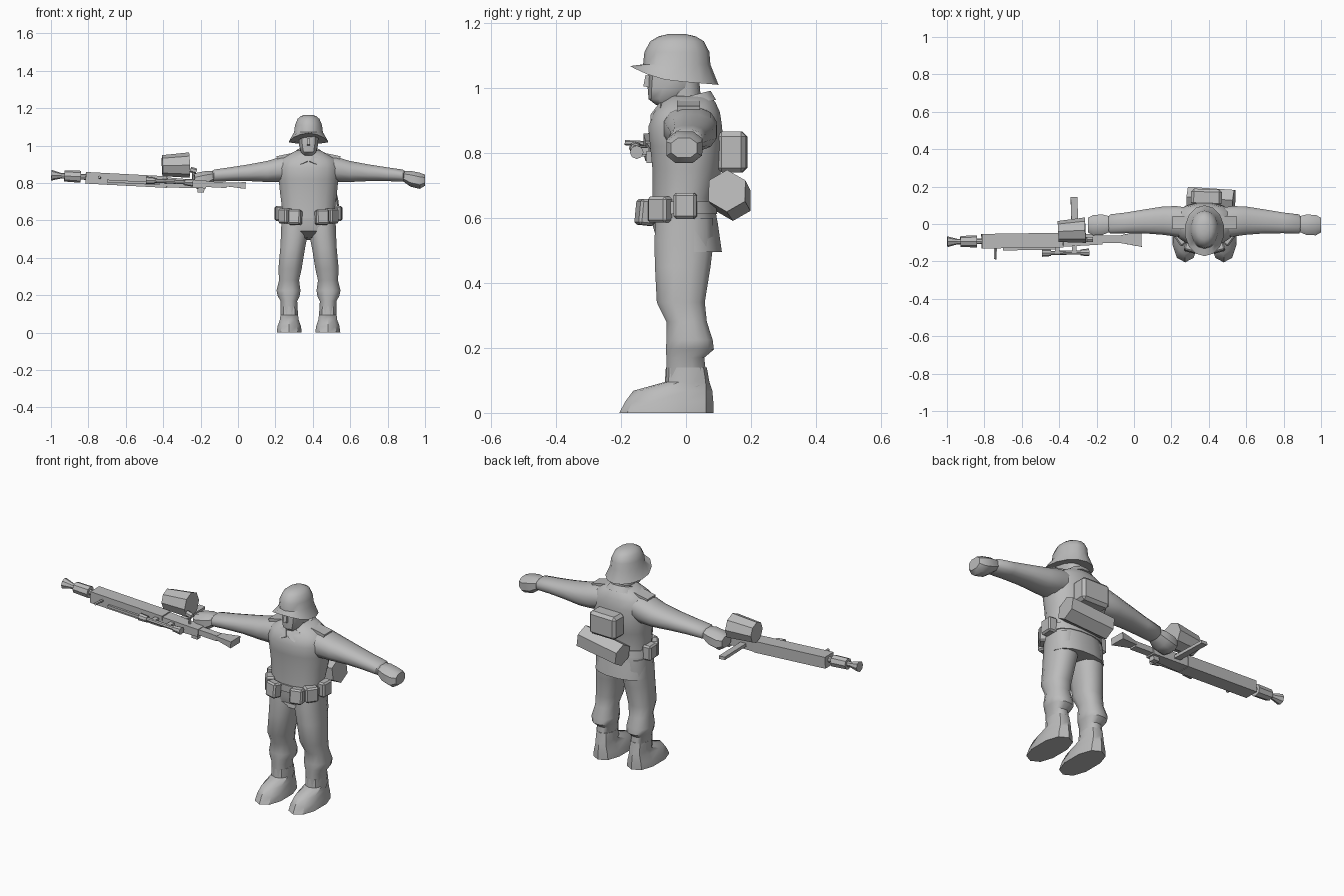
import bpy, bmesh, math
from mathutils import Vector, Euler, Matrix

C = 0.377  # x of the figure's centre line
grey = bpy.data.materials.new("plain grey")
grey.diffuse_color = (0.5, 0.5, 0.5, 1)


def finish(name, bm, smooth=True):
    bmesh.ops.recalc_face_normals(bm, faces=bm.faces)
    me = bpy.data.meshes.new(name)
    bm.to_mesh(me)
    bm.free()
    ob = bpy.data.objects.new(name, me)
    bpy.context.collection.objects.link(ob)
    me.materials.append(grey)
    if smooth:
        bpy.ops.object.select_all(action='DESELECT')
        ob.select_set(True)
        bpy.context.view_layer.objects.active = ob
        bpy.ops.object.shade_smooth_by_angle(angle=math.radians(42))
    return ob


def loft(name, rings, axis='z', n=12, power=0.85, rule=None):
    """Skin rings (x, y, z, radius_a, radius_b) across the given axis."""
    bm = bmesh.new()
    loops = []
    for x, y, z, ra, rb in rings:
        loop = []
        for i in range(n):
            t = 2 * math.pi * (i + 0.5) / n
            a = math.copysign(abs(math.cos(t)) ** power, math.cos(t)) * ra
            b = math.copysign(abs(math.sin(t)) ** power, math.sin(t)) * rb
            p = Vector((x + a, y + b, z)) if axis == 'z' else Vector((x, y + a, z + b))
            loop.append(bm.verts.new(rule(p) if rule else p))
        loops.append(loop)
    for l0, l1 in zip(loops, loops[1:]):
        for i in range(n):
            j = (i + 1) % n
            bm.faces.new((l0[i], l0[j], l1[j], l1[i]))
    bm.faces.new(loops[0])
    bm.faces.new(loops[-1])
    return finish(name, bm)


def column(name, x, rows, **kw):
    """Upright loft from rows (z, front y, back y, half width, x shift)."""
    return loft(name, [(x + r[4], (r[1] + r[2]) / 2, r[0], r[3], (r[2] - r[1]) / 2)
                       for r in rows], **kw)


def box(name, centre, size, rot=(0, 0, 0), taper=1.0, bevel=0.0):
    bm = bmesh.new()
    bmesh.ops.create_cube(bm, size=1)
    for v in bm.verts:
        k = taper if v.co.x > 0 else 1
        v.co = Vector((v.co.x * size[0], v.co.y * size[1] * k, v.co.z * size[2] * k))
    if bevel:
        bmesh.ops.bevel(bm, geom=bm.edges[:], offset=bevel, segments=1, affect='EDGES')
    bm.transform(Matrix.Translation(centre) @ Euler(rot).to_matrix().to_4x4())
    return finish(name, bm, False)


def tube(name, p0, p1, r0, r1, n=8):
    p0, p1 = Vector(p0), Vector(p1)
    d = p1 - p0
    bm = bmesh.new()
    bmesh.ops.create_cone(bm, cap_ends=True, segments=n, radius1=r0, radius2=r1, depth=d.length)
    bm.transform(Matrix.Translation((p0 + p1) / 2) @ d.to_track_quat('Z', 'Y').to_matrix().to_4x4())
    return finish(name, bm)


# Jacket, with the skirt opening upward at the front
def skirt_cut(p):
    if p.z < 0.51 and p.y < 0:
        p.z += 0.07 * max(0, 1 - abs(p.x - C) / 0.13)
    return p


column("jacket", C, [
    (0.495, -0.095, 0.112, 0.150, 0), (0.58, -0.105, 0.10, 0.147, 0),
    (0.66, -0.105, 0.085, 0.143, 0), (0.75, -0.105, 0.112, 0.155, 0),
    (0.82, -0.112, 0.116, 0.162, 0), (0.88, -0.118, 0.113, 0.165, 0),
    (0.925, -0.10, 0.106, 0.152, 0), (0.955, -0.075, 0.092, 0.105, 0),
    (0.975, -0.05, 0.075, 0.062, 0)], n=16, rule=skirt_cut)
# Belt
column("belt", C, [(0.612, -0.112, 0.098, 0.152, 0), (0.65, -0.112, 0.092, 0.15, 0)], n=16)


# Collar band rising toward the back, and two flaps
def collar_slope(p):
    p.z += 0.25 * (p.y - 0.0)
    return p


column("collar", C, [(0.94, -0.095, 0.095, 0.09, 0), (0.972, -0.075, 0.078, 0.062, 0)],
       rule=collar_slope)

# Neck, face and nose
column("neck", C, [(0.92, -0.05, 0.05, 0.045, 0), (1.03, -0.06, 0.04, 0.048, 0)], n=10)
column("head", C, [(0.947, -0.092, -0.04, 0.026, 0), (0.965, -0.115, -0.01, 0.042, 0),
                   (1.0, -0.118, 0.035, 0.052, 0), (1.04, -0.116, 0.045, 0.055, 0),
                   (1.09, -0.11, 0.045, 0.055, 0)], n=10)
box("nose", (C, -0.118, 1.02), (0.018, 0.02, 0.035), (-0.2, 0, 0))


# Helmet with the brim high at the front and low at the back
def brim(p):
    if p.z < 1.05:
        p.z = 1.018 + (1.65 * p.y ** 2 if p.y < 0 else -0.09 * p.y)
    return p


column("helmet", C, [
    (1.02, -0.172, 0.10, 0.106, 0), (1.072, -0.132, 0.075, 0.079, 0),
    (1.11, -0.128, 0.072, 0.074, 0), (1.143, -0.11, 0.055, 0.06, 0),
    (1.158, -0.085, 0.03, 0.042, 0), (1.165, -0.055, 0.0, 0.018, 0)], n=14, power=1, rule=brim)

for s, side in ((-1, "right"), (1, "left")):
    # Trouser leg and boot
    column(side + "_leg", C, [
        (0.08, -0.062, 0.068, 0.046, s * 0.103), (0.17, -0.062, 0.058, 0.046, s * 0.105),
        (0.195, -0.064, 0.088, 0.060, s * 0.106), (0.225, -0.062, 0.084, 0.066, s * 0.107),
        (0.28, -0.062, 0.066, 0.055, s * 0.104), (0.34, -0.092, 0.060, 0.064, s * 0.099),
        (0.45, -0.098, 0.078, 0.068, s * 0.085), (0.53, -0.10, 0.088, 0.074, s * 0.075),
        (0.60, -0.095, 0.085, 0.074, s * 0.073)])
    column(side + "_boot", C, [
        (0.0, -0.205, 0.085, 0.070, s * 0.103), (0.035, -0.187, 0.084, 0.065, s * 0.103),
        (0.068, -0.162, 0.081, 0.053, s * 0.103), (0.095, -0.065, 0.072, 0.049, s * 0.103),
        (0.14, -0.062, 0.064, 0.047, s * 0.104)], n=10)
    # Sleeve and closed hand
    loft(side + "_arm", [(C + s * x, y, z, ry, rz) for x, y, z, ry, rz in (
        (0.06, 0.005, 0.888, 0.08, 0.060), (0.15, 0.014, 0.873, 0.084, 0.068),
        (0.22, 0.018, 0.862, 0.078, 0.058), (0.32, 0.014, 0.855, 0.066, 0.046),
        (0.42, 0.006, 0.847, 0.057, 0.038), (0.505, 0.0, 0.840, 0.053, 0.033),
        (0.515, 0.0, 0.838, 0.040, 0.026))], axis='x')
    loft(side + "_hand", [(C + s * x, y, z, ry, rz) for x, y, z, ry, rz in (
        (0.50, 0.0, 0.838, 0.042, 0.027), (0.545, -0.004, 0.823, 0.058, 0.045),
        (0.595, -0.006, 0.812, 0.058, 0.046), (0.622, -0.006, 0.815, 0.042, 0.032))],
        axis='x', n=8, power=0.8)
    # Shoulder strap and collar flap
    box(side + "_shoulder_strap", (C + s * 0.118, 0.008, 0.945), (0.105, 0.07, 0.018),
        (0, s * 0.2, 0))
    box(side + "_collar_flap", (C + s * 0.034, -0.088, 0.925), (0.042, 0.014, 0.055),
        (-0.6, s * 0.45, 0))
    # Three belt pouches wrapped around the hip
    for k, (x, y, z, turn) in enumerate(((0.072, -0.124, 0.617, 0.25),
                                         (0.124, -0.078, 0.625, 0.95),
                                         (0.153, -0.002, 0.637, 1.5))):
        box(f"{side}_pouch_{k + 1}", (C + s * x, y, z), (0.07, 0.052, 0.08),
            (-0.1 if k == 0 else 0, 0, s * turn), bevel=0.008)

# Pack and slanting bedroll on the back
box("back_pack", (0.387, 0.142, 0.802), (0.165, 0.09, 0.126), (0, 0, -0.03), bevel=0.015)
tube("bedroll", (0.535, 0.126, 0.683), (0.288, 0.145, 0.652), 0.065, 0.062, 6)


# Long gun, held along x with a slight slope
def on_gun(x, dy=0.0, dz=0.0):
    return Vector((x, -0.095 + 0.015 * (x + 1) + dy, 0.842 - 0.053 * (x + 1) + dz))


tilt = (0, 0.053, 0.015)


def gun_box(name, x0, x1, w, h, dy=0.0, dz=0.0, taper=1.0):
    return box(name, on_gun((x0 + x1) / 2, dy, dz), (x1 - x0, w, h), tilt, taper)


def gun_tube(name, x0, x1, r0, r1, dy=0.0, dz=0.0, n=8):
    return tube(name, on_gun(x0, dy, dz), on_gun(x1, dy, dz), r0, r1, n)


gun_tube("flash_cone", -0.998, -0.935, 0.029, 0.012)
gun_tube("muzzle_sleeve", -0.928, -0.84, 0.030, 0.032)
gun_tube("barrel", -0.945, -0.80, 0.015, 0.015)
gun_box("barrel_jacket", -0.815, -0.38, 0.078, 0.062, dz=-0.004)
gun_box("receiver", -0.38, -0.17, 0.072, 0.054, dz=-0.006, taper=0.75)
gun_box("stock_neck", -0.18, -0.06, 0.04, 0.03, dz=-0.004)
gun_box("stock_butt", 0.04, -0.07, 0.085, 0.036, taper=0.5)
gun_box("pistol_grip", -0.215, -0.18, 0.03, 0.05, dz=-0.025)

# Ammunition drum, feed bar and sight tube
tube("ammo_drum", (-0.405, -0.04, 0.893), (-0.26, -0.033, 0.896), 0.056, 0.068, 8)
box("feed_bar", (-0.318, 0.045, 0.80), (0.036, 0.20, 0.016), (0, 0.05, 0.03))
gun_tube("sight_tube", -0.47, -0.26, 0.011, 0.011, dy=-0.068)
gun_tube("sight_front", -0.492, -0.445, 0.02, 0.017, dy=-0.068)
gun_tube("sight_rear", -0.285, -0.24, 0.016, 0.021, dy=-0.068)
for x in (-0.41, -0.32):
    gun_box("sight_mount", x - 0.012, x + 0.012, 0.05, 0.022, dy=-0.045)
# Small side levers and the top knob
tube("cocking_handle", on_gun(-0.74, -0.03), on_gun(-0.742, -0.097, 0.003), 0.008, 0.008, 6)
gun_box("side_rail", -0.70, -0.42, 0.018, 0.014, dy=-0.042, dz=-0.015)
tube("rear_knob_stem", on_gun(-0.235), on_gun(-0.24, 0, 0.065), 0.007, 0.007, 6)
tube("rear_knob", on_gun(-0.255, 0, 0.07), on_gun(-0.222, 0, 0.062), 0.015, 0.015, 6)
